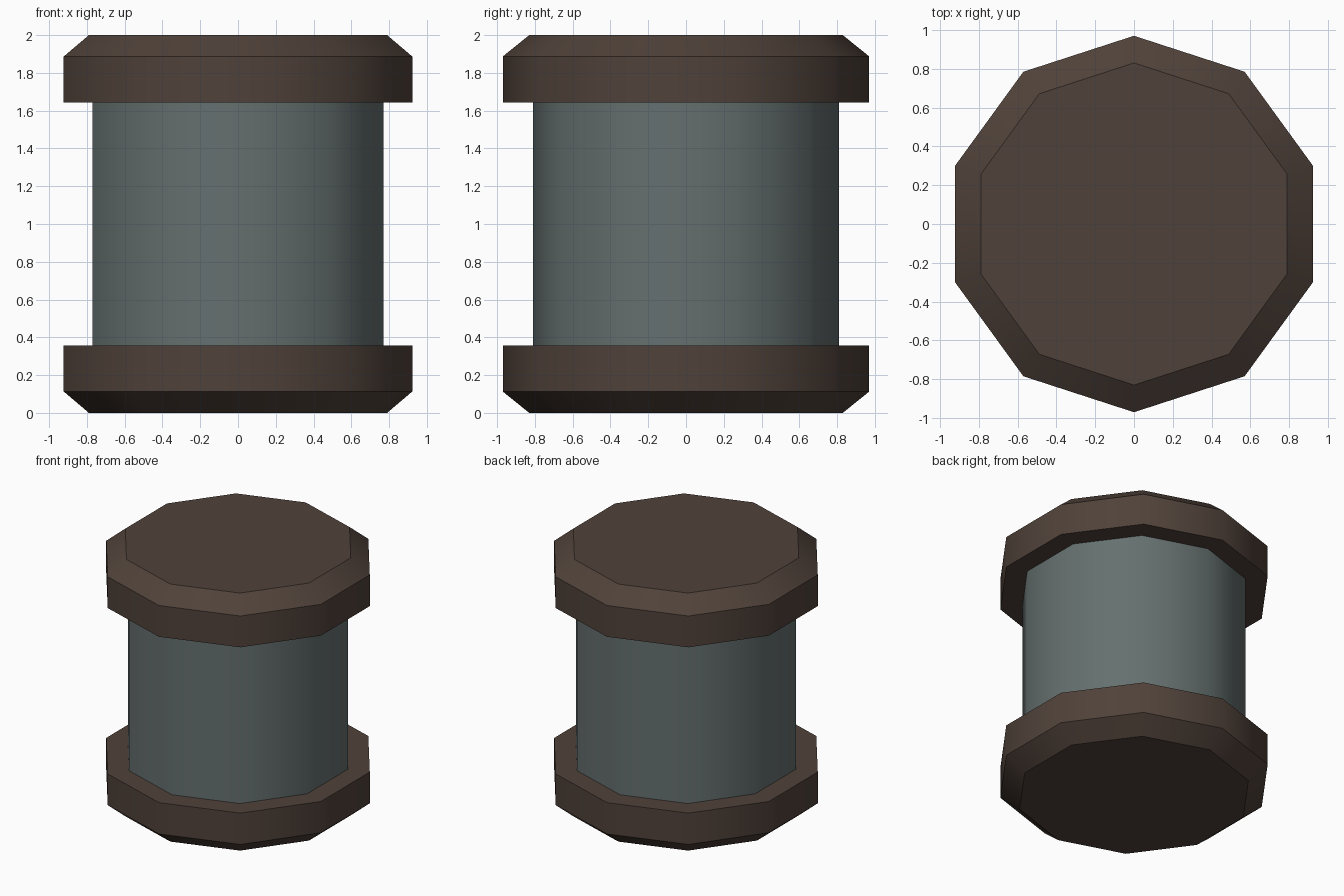
import bpy, bmesh, math

if "Cube" in bpy.data.objects:
    bpy.data.objects.remove(bpy.data.objects["Cube"])

SIDES = 10


def material(name, rgb):
    m = bpy.data.materials.new(name)
    m.diffuse_color = (*rgb, 1.0)
    m.use_nodes = True
    m.node_tree.nodes["Principled BSDF"].inputs["Base Color"].default_value = m.diffuse_color
    return m


def lathe(name, profile, mat):
    """Ten-sided solid from (radius, z) rings, bottom to top, with flat ends."""
    bm = bmesh.new()
    rings = []
    for r, z in profile:
        angles = [math.pi / 2 + 2 * math.pi * i / SIDES for i in range(SIDES)]
        rings.append([bm.verts.new((r * math.cos(a), r * math.sin(a), z)) for a in angles])
    for lo, hi in zip(rings, rings[1:]):
        for i in range(SIDES):
            j = (i + 1) % SIDES
            bm.faces.new((lo[i], lo[j], hi[j], hi[i]))
    bm.faces.new(rings[0][::-1])
    bm.faces.new(rings[-1])
    bmesh.ops.recalc_face_normals(bm, faces=bm.faces)
    me = bpy.data.meshes.new(name)
    bm.to_mesh(me)
    bm.free()
    me.materials.append(mat)
    ob = bpy.data.objects.new(name, me)
    bpy.context.collection.objects.link(ob)
    # smooth around the sides, sharp at the chamfers
    bpy.ops.object.select_all(action='DESELECT')
    ob.select_set(True)
    bpy.context.view_layer.objects.active = ob
    bpy.ops.object.shade_smooth_by_angle(angle=math.radians(37.5))
    return ob


brown = material("dark brown", (0.080, 0.054, 0.042))
grey = material("grey green", (0.130, 0.162, 0.159))

# Chamfered end caps, the top one mirrored from the bottom one
cap = [(0.83, 0.0), (0.97, 0.113), (0.97, 0.356)]
lathe("bottom_cap", cap, brown)
lathe("top_cap", [(r, 2.0 - z) for r, z in reversed(cap)], brown)

# Central drum
lathe("drum", [(0.81, 0.356), (0.81, 1.644)], grey)
